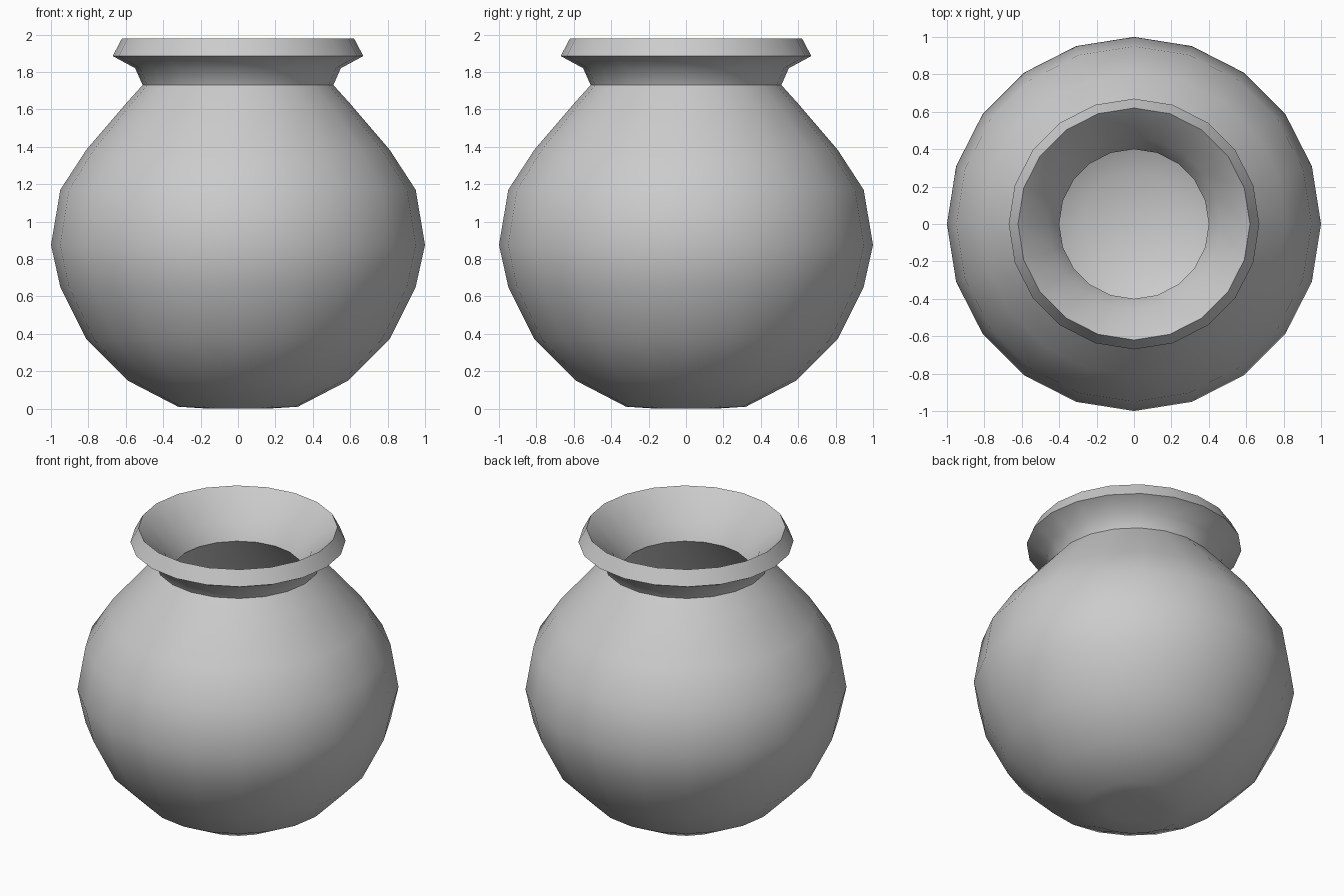
import bpy, bmesh, math

if "Cube" in bpy.data.objects:
    bpy.data.objects.remove(bpy.data.objects["Cube"])

SIDES = 20


def lathe(name, profile, crease):
    """Spin an (r, z) profile around z; r == 0 becomes a pole."""
    bm = bmesh.new()
    rings = []
    for r, z in profile:
        if r == 0:
            rings.append([bm.verts.new((0, 0, z))] * SIDES)
        else:
            rings.append([bm.verts.new((r * math.cos(2 * math.pi * i / SIDES),
                                        r * math.sin(2 * math.pi * i / SIDES), z))
                          for i in range(SIDES)])
    for a, b in zip(rings, rings[1:]):
        for i in range(SIDES):
            j = (i + 1) % SIDES
            bm.faces.new(list(dict.fromkeys((a[i], a[j], b[j], b[i]))))
    mesh = bpy.data.meshes.new(name)
    bm.to_mesh(mesh)
    bm.free()
    obj = bpy.data.objects.new(name, mesh)
    bpy.context.collection.objects.link(obj)
    bpy.ops.object.select_all(action='DESELECT')
    obj.select_set(True)
    bpy.context.view_layer.objects.active = obj
    bpy.ops.object.shade_smooth_by_angle(angle=math.radians(crease))
    return obj


# Round belly, outside from the base up to the neck
belly = [(0, 0), (0.16, 0.0), (0.32, 0.01), (0.59, 0.15), (0.81, 0.37),
         (0.95, 0.65), (1.0, 0.875), (0.95, 1.17), (0.81, 1.385),
         (0.6, 1.63), (0.51, 1.73)]
# Flared neck and bevelled lip
neck = [(0.55, 1.82), (0.67, 1.885), (0.62, 1.98)]
# Mouth funnel
mouth = [(0.46, 1.82), (0.4, 1.70)]
# Hollow inside, back down to the floor
hollow = [(0.52, 1.58), (0.72, 1.34), (0.85, 1.14), (0.9, 0.875),
          (0.85, 0.68), (0.72, 0.43), (0.52, 0.23), (0.28, 0.11), (0, 0.1)]

lathe("pot", belly + neck + mouth + hollow, 50)
